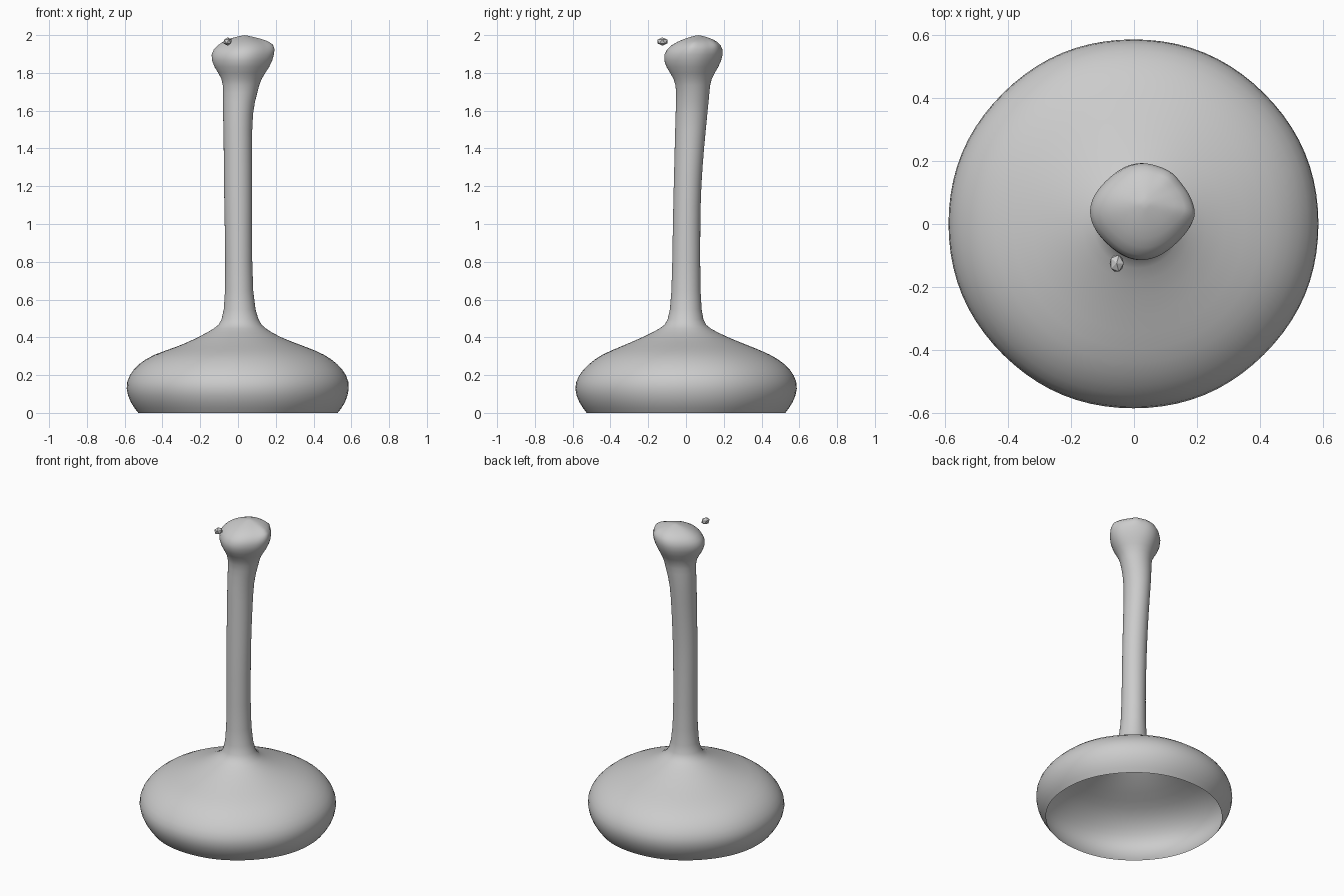
import bpy
import bmesh
import math
from mathutils import Vector

SEGMENTS = 40

# Remove the default cube
default_cube = bpy.data.objects.get("Cube")
if default_cube:
    bpy.data.objects.remove(default_cube, do_unlink=True)


def make_material(name, colour):
    material = bpy.data.materials.new(name)
    material.use_nodes = True
    material.diffuse_color = colour
    shader = next(n for n in material.node_tree.nodes if n.type == "BSDF_PRINCIPLED")
    shader.inputs["Base Color"].default_value = colour
    return material


def add_object(name, mesh_builder, material):
    mesh = bpy.data.meshes.new(name)
    mesh_builder.to_mesh(mesh)
    mesh_builder.free()
    mesh.materials.append(material)
    result = bpy.data.objects.new(name, mesh)
    bpy.context.collection.objects.link(result)
    return result


grey = make_material("plain grey", (.6, .6, .6, 1))

# Sections of the shell: height, left edge, right edge, front edge, back edge
sections = [
    (0, -.53, .53, -.53, .53),
    (.05, -.57, .57, -.57, .57),
    (.13, -.6, .595, -.6, .6),
    (.2, -.58, .58, -.575, .58),
    (.26, -.53, .53, -.52, .53),
    (.31, -.45, .46, -.45, .45),
    (.35, -.32, .36, -.35, .35),
    (.4, -.21, .22, -.23, .22),
    (.45, -.12, .14, -.13, .12),
    (.48, -.085, .11, -.095, .09),
    (.6, -.065, .075, -.075, .075),
    (1, -.07, .075, -.07, .075),
    (1.2, -.075, .075, -.065, .08),
    (1.4, -.075, .075, -.06, .095),
    (1.6, -.08, .075, -.055, .115),
    (1.7, -.08, .105, -.05, .125),
    (1.77, -.08, .12, -.06, .13),
    (1.83, -.125, .165, -.105, .17),
    (1.9, -.145, .19, -.12, .195),
    (1.95, -.105, .18, -.075, .185),
    (1.98, -.05, .125, -.01, .14),
    (1.995, .01, .06, .04, .09),
]


def facet(angle, height):
    """Give the knob at the top blunt corners and the base a faint wobble."""
    if height > 1.8:
        return 1 + .035 * math.cos(4 * angle)
    if height < .4:
        return 1 + .005 * math.sin(5 * angle) * math.sin(3 * angle)
    return 1


# Open-bottomed base, stem and knob as one continuous skin
bm = bmesh.new()
rings = []
for height, left, right, front, back in sections:
    centre = Vector(((left + right) / 2, (front + back) / 2, height))
    ring = []
    for step in range(SEGMENTS):
        angle = math.tau * step / SEGMENTS
        scale = facet(angle, height)
        offset = Vector(((right - left) / 2 * math.cos(angle),
                         (back - front) / 2 * math.sin(angle), 0))
        ring.append(bm.verts.new(centre + offset * scale))
    rings.append(ring)
for lower, upper in zip(rings, rings[1:]):
    for i in range(SEGMENTS):
        j = (i + 1) % SEGMENTS
        bm.faces.new((lower[i], lower[j], upper[j], upper[i]))
tip = bm.verts.new((.035, .065, 2))
for i in range(SEGMENTS):
    bm.faces.new((rings[-1][i], rings[-1][(i + 1) % SEGMENTS], tip))

# Small raised corners on the rim of the knob
for corner, reach in ((Vector((.18, .03, 1.95)), .05), (Vector((.13, .17, 1.95)), .05)):
    for vert in bm.verts:
        pull = max(0, 1 - (vert.co - corner).length / reach)
        outward = Vector((corner.x - .03, corner.y - .04, .05)).normalized()
        vert.co += outward * .02 * pull

body = add_object("base_stem_and_knob", bm, grey)
for polygon in body.data.polygons:
    polygon.use_smooth = True
smoothing = body.modifiers.new("Smooth surface", "SUBSURF")
smoothing.levels = smoothing.render_levels = 1

# Loose faceted pebble beside the knob
bm = bmesh.new()
bmesh.ops.create_icosphere(bm, subdivisions=1, radius=1)
for vert in bm.verts:
    vert.co = Vector((vert.co.x * .025, vert.co.y * .031, vert.co.z * .022))
pebble = add_object("loose_pebble", bm, grey)
pebble.location = (-.055, -.125, 1.966)
